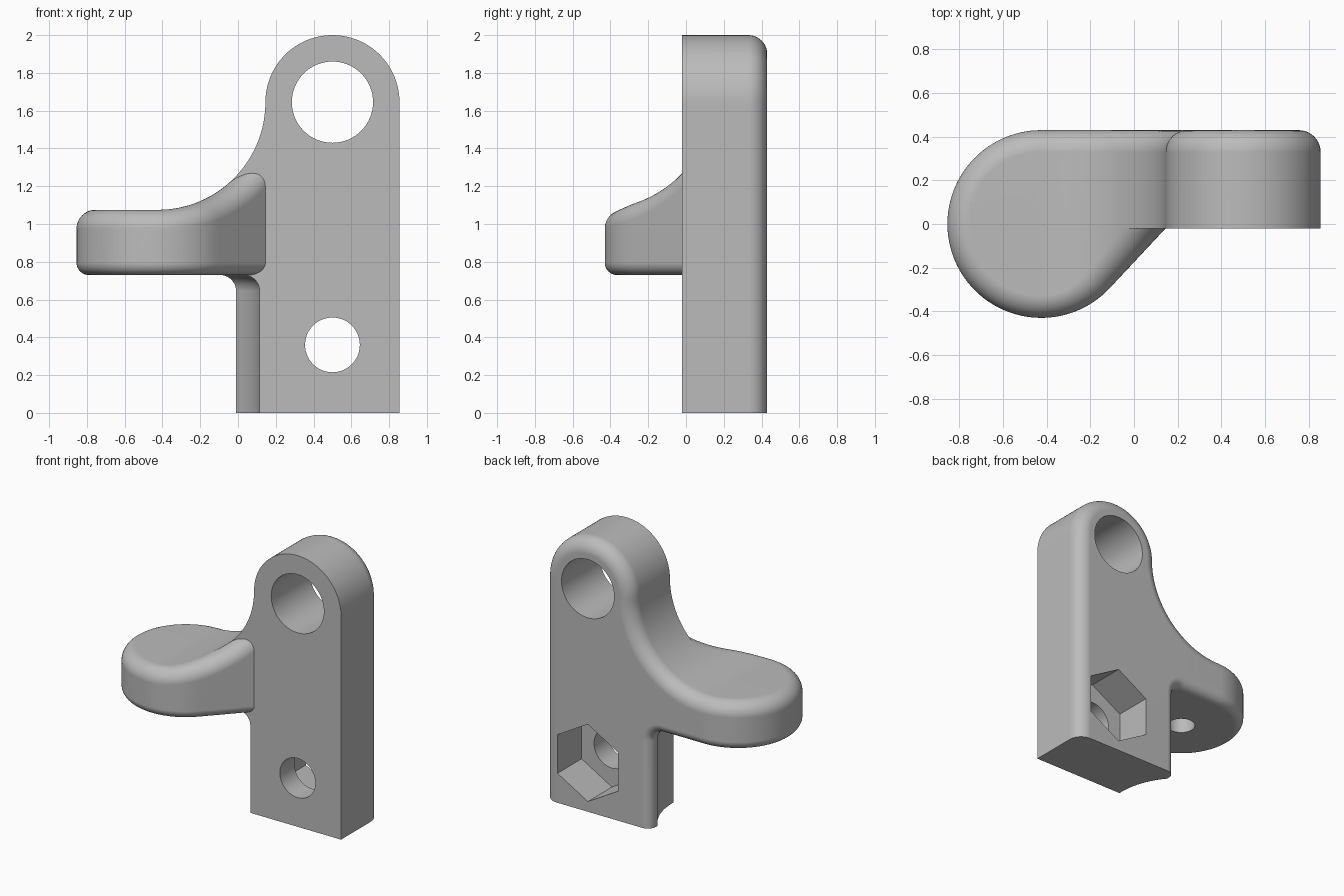
import bpy, bmesh
from math import sin, cos, pi, acos, sqrt, radians, atan2
from mathutils import Vector

cube = bpy.data.objects.get("Cube")
if cube:
    bpy.data.objects.remove(cube, do_unlink=True)

# Shared dimensions
FRONT, BACK = -0.02, 0.43          # plate faces
EYE_X, EYE_Z, EYE_R = 0.5, 1.645, 0.355
PAD_X, PAD_R, PAD_LOW = -0.425, 0.43, 0.73
SWEEP_R = EYE_X - EYE_R - PAD_X    # concave sweep from plate to pad
PAD_TOP = EYE_Z - SWEEP_R
TOP_F, LOW_F, NECK_F = 0.1, 0.065, 0.085   # fillet radii

grey = bpy.data.materials.new("grey_plastic")
grey.use_nodes = True
colour = (0.5, 0.5, 0.5, 1)
grey.diffuse_color = colour
for node in grey.node_tree.nodes:
    if node.type == 'BSDF_PRINCIPLED':
        node.inputs["Base Color"].default_value = colour


def spread(a, b, n):
    return [a + (b - a) * i / n for i in range(n + 1)]


def loft(bm, rows, closed=False, caps=False):
    """Skin rows of points with quads."""
    grid = [[bm.verts.new(p) for p in row] for row in rows]
    n = len(rows[0])
    for a, b in zip(grid, grid[1:]):
        for i in range(n if closed else n - 1):
            j = (i + 1) % n
            bm.faces.new((a[i], a[j], b[j], b[i]))
    if caps:
        bm.faces.new(grid[0])
        bm.faces.new(grid[-1])
    return grid


def make_object(name, bm):
    bmesh.ops.recalc_face_normals(bm, faces=bm.faces)
    mesh = bpy.data.meshes.new(name)
    bm.to_mesh(mesh)
    bm.free()
    mesh.materials.append(grey)
    obj = bpy.data.objects.new(name, mesh)
    bpy.context.collection.objects.link(obj)
    return obj


def activate(obj):
    bpy.ops.object.select_all(action='DESELECT')
    obj.select_set(True)
    bpy.context.view_layer.objects.active = obj


def cut(obj, cutter):
    cutter.hide_render = True
    mod = obj.modifiers.new("cut", 'BOOLEAN')
    mod.operation = 'DIFFERENCE'
    mod.solver = 'EXACT'
    mod.object = cutter
    activate(obj)
    bpy.ops.object.modifier_apply(modifier=mod.name)
    bpy.data.objects.remove(cutter, do_unlink=True)


def bore(name, x, z, r, sides, y0, y1):
    """Prism along y with a corner pointing up."""
    bm = bmesh.new()
    angles = [pi / 2 + 2 * pi * i / sides for i in range(sides)]
    loft(bm, [[(x + r * cos(a), y, z + r * sin(a)) for a in angles] for y in (y0, y1)],
         closed=True, caps=True)
    return make_object(name, bm)


def finish(obj):
    activate(obj)
    bpy.ops.object.shade_smooth_by_angle(angle=radians(30))
    mod = obj.modifiers.new("even_normals", 'WEIGHTED_NORMAL')
    mod.keep_sharp = True


# Plate outline: (x, z, normal x, normal z, back fillet radius)
start_x = -0.25
outline = [(EYE_X + EYE_R, 0, 1, 0, TOP_F)]
for a in spread(0, pi, 48):
    outline.append((EYE_X + EYE_R * cos(a), EYE_Z + EYE_R * sin(a), cos(a), sin(a), TOP_F))
for a in spread(0, -acos((start_x - PAD_X) / SWEEP_R), 32)[1:]:
    outline.append((PAD_X + SWEEP_R * cos(a), EYE_Z + SWEEP_R * sin(a), -cos(a), -sin(a), TOP_F))
outline.append((start_x, PAD_LOW, 0, -1, LOW_F))
neck_x = -0.01
for a in spread(pi / 2, 0, 10):
    outline.append((neck_x - NECK_F * (1 - cos(a)), PAD_LOW - NECK_F * (1 - sin(a)),
                    -cos(a), -sin(a), LOW_F))
outline.append((neck_x, 0, -1, 0, LOW_F))

# Plate: straight extrusion, then a rounded back edge
rings = [[(x, FRONT, z) for x, z, nx, nz, r in outline]]
for a in spread(0, pi / 2, 10):
    rings.append([(x - nx * r * (1 - cos(a)), BACK - r * (1 - sin(a)), z - nz * r * (1 - cos(a)))
                  for x, z, nx, nz, r in outline])
bm = bmesh.new()
loft(bm, rings, closed=True, caps=True)
plate = make_object("mounting_plate", bm)

# Round-topped clearance groove beside the plate, under the pad
GROOVE_R = 0.54
groove_top = PAD_LOW + 0.0002
profile = [(0, -0.1), (GROOVE_R, -0.1)]
profile += [(GROOVE_R - NECK_F * (1 - cos(a)), groove_top - NECK_F * (1 - sin(a)))
            for a in spread(0, pi / 2, 10)]
profile.append((0, groove_top))
bm = bmesh.new()
turns = [2 * pi * i / 96 for i in range(96)]
loft(bm, [[(PAD_X + r * cos(t), r * sin(t), z) for t in turns] for r, z in profile], closed=True)
bmesh.ops.remove_doubles(bm, verts=bm.verts, dist=1e-5)
cut(plate, make_object("groove_cutter", bm))

# Pivot hole, bolt hole and hexagonal nut pocket
BOLT_Z = 0.36
cut(plate, bore("pivot_cutter", EYE_X, EYE_Z, 0.215, 64, -0.3, 0.7))
cut(plate, bore("bolt_cutter", EYE_X, BOLT_Z, 0.145, 48, -0.3, 0.7))
cut(plate, bore("nut_cutter", EYE_X, BOLT_Z, 0.285, 6, BACK - 0.28, 0.7))
finish(plate)

# Pad plan edge: slanted front, round end, straight back, as (point, normal)
corner = Vector((EYE_X - EYE_R - PAD_X, FRONT))
tangent = atan2(corner.y, corner.x) - acos(PAD_R / corner.length)
n = Vector((cos(tangent), sin(tangent)))
touch = n * PAD_R
corner += (corner - touch).normalized() * 0.02
edge = [(corner.lerp(touch, t), n) for t in spread(0, 1, 20)]
for a in spread(tangent, -1.5 * pi, 72)[1:]:
    n = Vector((cos(a), sin(a)))
    edge.append((n * PAD_R, n))
edge += [(Vector((x, PAD_R)), Vector((0, 1))) for x in spread(0, 0.325, 10)[1:]]


def fillet(centre, r, n0, n1):
    """Arc of a rolling ball from normal n0 to normal n1."""
    w = n0.angle(n1)
    return [centre + r * (n0 * sin((1 - t) * w) + n1 * sin(t * w)) / sin(w)
            for t in spread(0, 1, 12)]


# Pad sections: lower fillet, wall, upper fillet, then top surface to the middle
MID_Y = 0.1
sections = []
for p, n in edge:
    side = Vector((n.x, n.y, 0))
    low = p - n * LOW_F
    top = p - n * TOP_F
    lower = fillet(Vector((low.x, low.y, PAD_LOW + LOW_F)), LOW_F, side, Vector((0, 0, -1)))
    run = max(top.x, 0)
    ball_r = SWEEP_R + TOP_F
    drop = sqrt(ball_r ** 2 - run ** 2)
    up = Vector((-run, 0, drop)) / ball_r
    upper = fillet(Vector((top.x, top.y, EYE_Z - drop)), TOP_F, side, up)
    last = upper[-1]
    row = lower[::-1] + upper + [Vector((last.x, MID_Y, last.z))]
    sections.append([v + Vector((PAD_X, 0, 0)) for v in row])
bm = bmesh.new()
grid = loft(bm, sections)

# Pad underside with a blind round socket
rim = [row[0] for row in grid]
rim_edges = [bm.edges.get(pair) or bm.edges.new(pair) for pair in zip(rim, rim[1:] + rim[:1])]
SOCKET_R = 0.095
socket = loft(bm, [[(PAD_X + SOCKET_R * cos(t), SOCKET_R * sin(t), z) for t in turns[::2]]
                   for z in (PAD_LOW, PAD_LOW + 0.2)], closed=True)
bm.faces.new(socket[1])
mouth = socket[0]
mouth_edges = [bm.edges.get(pair) for pair in zip(mouth, mouth[1:] + mouth[:1])]
bmesh.ops.triangle_fill(bm, use_beauty=True, use_dissolve=False,
                        edges=rim_edges + mouth_edges, normal=(0, 0, -1))
finish(make_object("thumb_pad", bm))
